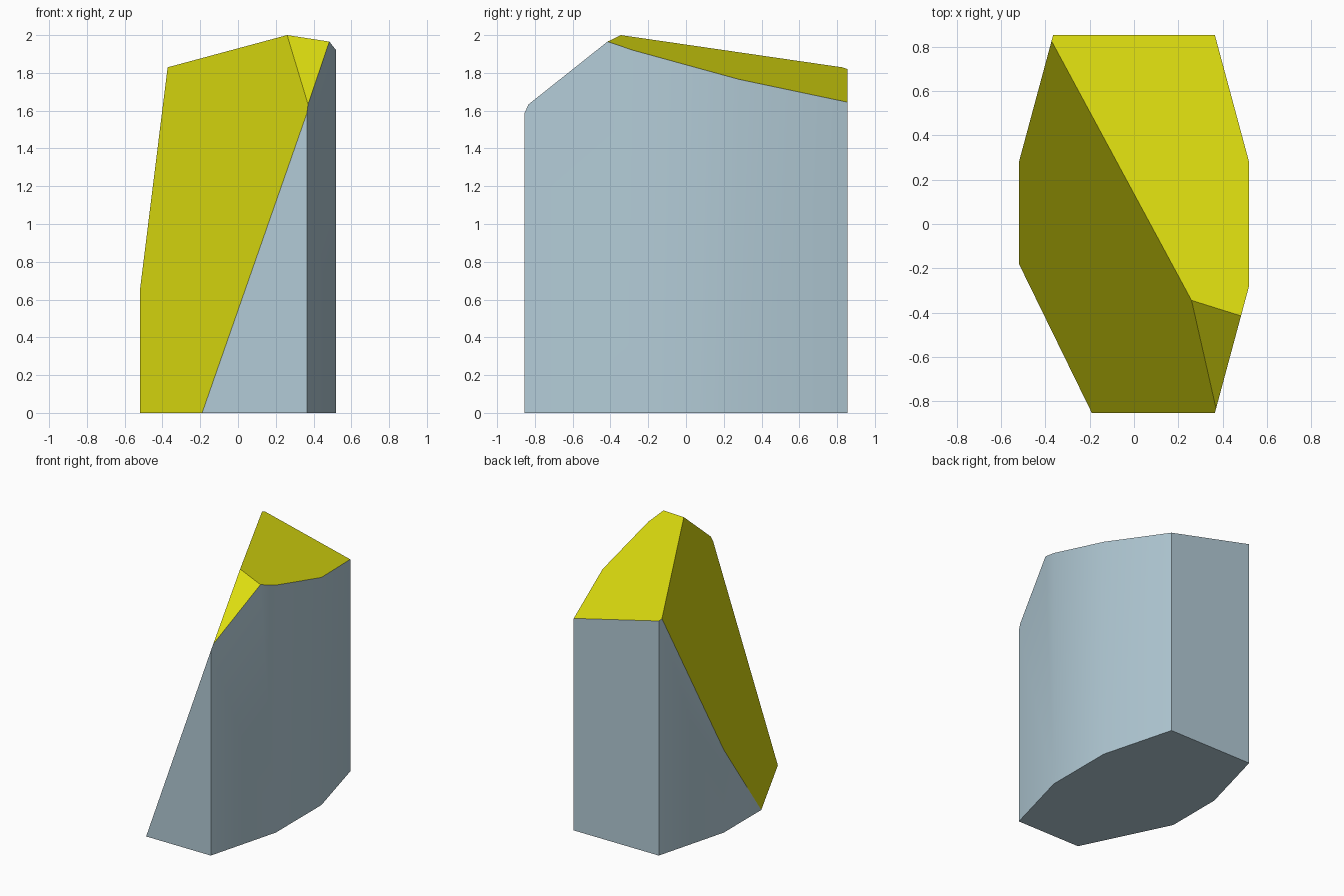
import bpy, bmesh, math
from mathutils import Vector

if "Cube" in bpy.data.objects:
    bpy.data.objects.remove(bpy.data.objects["Cube"])


def material(name, rgb):
    m = bpy.data.materials.new(name)
    m.diffuse_color = (*rgb, 1)
    m.use_nodes = True
    m.node_tree.nodes["Principled BSDF"].inputs["Base Color"].default_value = m.diffuse_color
    return m


stone = material("blue grey", (0.45, 0.60, 0.68))
yellow = material("yellow", (0.75, 0.75, 0.005))

# Prism with bulging long sides
half = [(0.365, -0.855), (0.52, -0.28), (0.52, 0.28), (0.365, 0.855)]
plan = half + [(-x, -y) for x, y in half]
bm = bmesh.new()
base = bm.faces.new([bm.verts.new((x, y, 0)) for x, y in plan])
top = bmesh.ops.extrude_face_region(bm, geom=[base])["geom"]
bmesh.ops.translate(bm, vec=(0, 0, 2.6),
                    verts=[v for v in top if isinstance(v, bmesh.types.BMVert)])
bmesh.ops.recalc_face_normals(bm, faces=bm.faces)
for f in bm.faces:
    f.smooth = abs(f.normal.x) > 0.5


def slice_off(p, q, r):
    """Cut away everything above the plane through three points, cap in yellow."""
    p, q, r = Vector(p), Vector(q), Vector(r)
    n = (q - p).cross(r - p).normalized()
    if n.z < 0:
        n.negate()
    cut = bmesh.ops.bisect_plane(bm, geom=bm.verts[:] + bm.edges[:] + bm.faces[:],
                                 plane_co=p, plane_no=n, clear_outer=True)["geom_cut"]
    edges = [e for e in cut if isinstance(e, bmesh.types.BMEdge)]
    for f in bmesh.ops.edgeloop_fill(bm, edges=edges)["faces"]:
        f.material_index = 1
        f.smooth = False


# Steep side cut, sloping roof cut and small corner cut share one peak
peak = (0.26, -0.345, 2.0)
slice_off(peak, (-0.19, -0.855, 0), (-0.52, -0.18, 0))
slice_off(peak, (0.365, 0.855, 1.645), (-0.365, 0.855, 1.82))
slice_off(peak, (0.485, -0.41, 1.97), (0.37, -0.825, 1.64))

bmesh.ops.recalc_face_normals(bm, faces=bm.faces)
for e in bm.edges:
    e.smooth = e.calc_face_angle(0) < math.radians(30) and all(f.smooth for f in e.link_faces)

mesh = bpy.data.meshes.new("cut_block")
bm.to_mesh(mesh)
bm.free()
mesh.materials.append(stone)
mesh.materials.append(yellow)
bpy.context.collection.objects.link(bpy.data.objects.new("cut_block", mesh))
